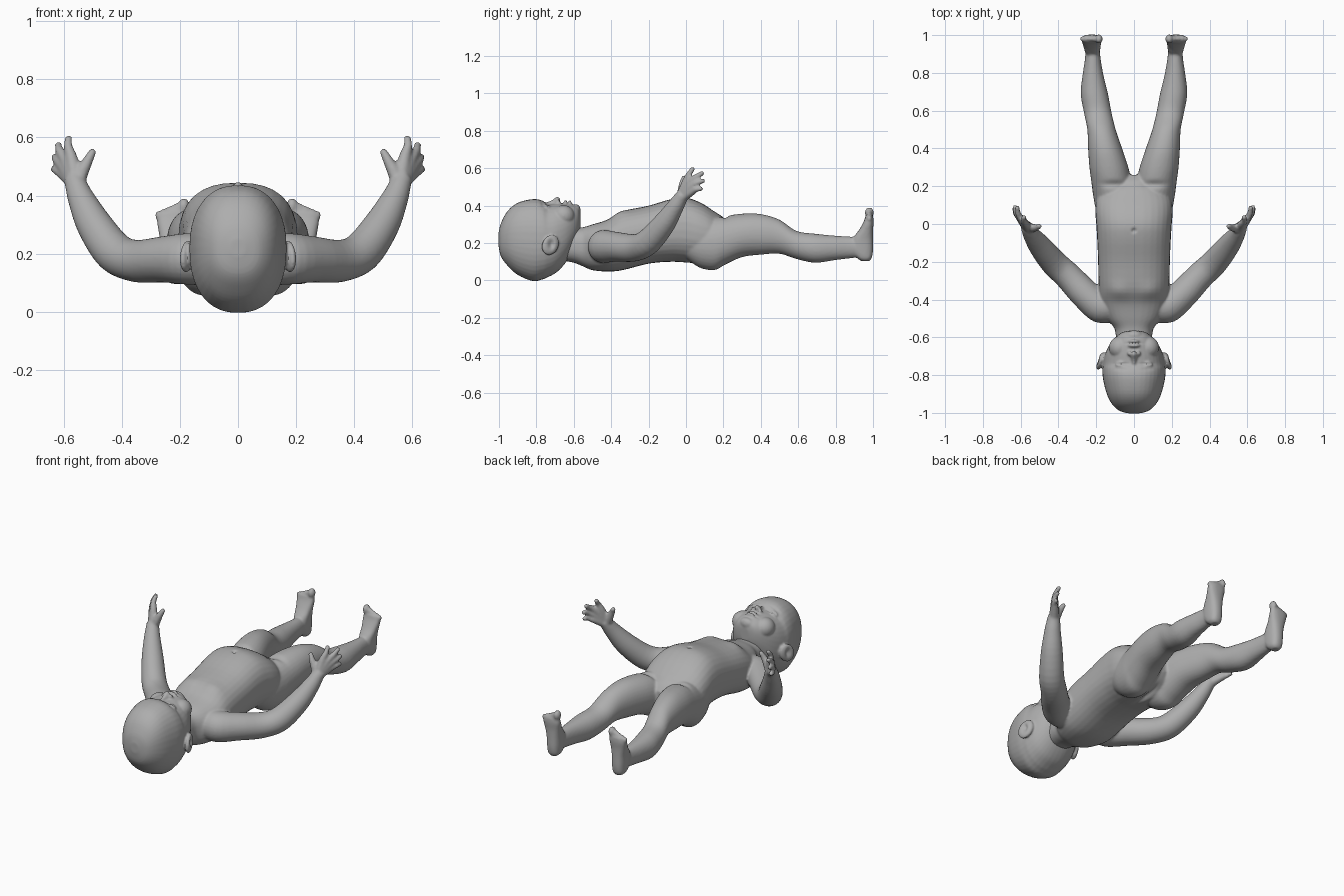
import bpy, bmesh, math
from mathutils import Vector, Matrix

skin = bpy.data.materials.new("grey_skin")
skin.diffuse_color = (0.42, 0.42, 0.42, 1)


def catmull(a, b, c, d, t):
    return 0.5 * (2 * b + (c - a) * t + (2 * a - 5 * b + 4 * c - d) * t * t
                  + (3 * b - a - 3 * c + d) * t ** 3)


def loft(bm, sections, power=2.2, n=32, sub=4):
    """Closed skin through (centre, u, v) sections, smoothly interpolated."""
    rows = []
    last = len(sections) - 1
    for i in range(last):
        q = [sections[min(max(i + k, 0), last)] for k in (-1, 0, 1, 2)]
        for j in range(sub):
            rows.append([catmull(*(s[k] for s in q), j / sub) for k in range(3)])
    rows.append(sections[-1])
    rings = []
    for c, u, v in rows:
        ring = []
        for k in range(n):
            a = 2 * math.pi * k / n
            ca, sa = math.cos(a), math.sin(a)
            e = 2 / power
            ring.append(bm.verts.new(c + u * math.copysign(abs(ca) ** e, ca)
                                     + v * math.copysign(abs(sa) ** e, sa)))
        rings.append(ring)
    for r, s in zip(rings, rings[1:]):
        for k in range(n):
            bm.faces.new((r[k], r[(k + 1) % n], s[(k + 1) % n], s[k]))
    bm.faces.new(rings[0])
    bm.faces.new(rings[-1])


def slices_y(rows, side=1):
    """Rows of y, centre x, half width, low z, high z."""
    return [(Vector((side * cx, y, (lo + hi) / 2)), Vector((w, 0, 0)),
             Vector((0, 0, (hi - lo) / 2))) for y, cx, w, lo, hi in rows]


def tube(bm, pts, side=1, n=20):
    """Round limb through x, y, z, radius points."""
    p = [Vector((side * a[0], a[1], a[2])) for a in pts]
    out = []
    for i, c in enumerate(p):
        t = (p[min(i + 1, len(p) - 1)] - p[max(i - 1, 0)]).normalized()
        u = t.cross(Vector((0.3 * side, -0.8, 0.5))).normalized()
        out.append((c, u * pts[i][3], t.cross(u) * pts[i][3]))
    loft(bm, out, 2, n)


def ball(bm, c, r):
    bmesh.ops.create_uvsphere(bm, u_segments=20, v_segments=12, radius=1,
                              matrix=Matrix.Translation(c) @ Matrix.Diagonal((*r, 1)))


def finish(bm, name, voxel, smooth, dents):
    """Fuse the pieces into one skin, relax it, then press in the details."""
    bmesh.ops.recalc_face_normals(bm, faces=bm.faces)
    me = bpy.data.meshes.new(name + "_base")
    bm.to_mesh(me)
    bm.free()
    ob = bpy.data.objects.new(name, me)
    bpy.context.collection.objects.link(ob)
    m = ob.modifiers.new("fuse", 'REMESH')
    m.mode = 'VOXEL'
    m.voxel_size = voxel
    m = ob.modifiers.new("relax", 'SMOOTH')
    m.factor = 0.5
    m.iterations = smooth
    dg = bpy.context.evaluated_depsgraph_get()
    new = bpy.data.meshes.new_from_object(ob.evaluated_get(dg))
    ob.modifiers.clear()
    ob.data = new
    bpy.data.meshes.remove(me)
    new.name = name
    for v in new.vertices:
        move = Vector()
        for c, r, d in dents:
            q = sum(((v.co[k] - c[k]) / r[k]) ** 2 for k in range(3))
            if q < 6:
                move += Vector(d) * math.exp(-q)
        v.co += move
    new.materials.clear()
    new.materials.append(skin)
    for f in new.polygons:
        f.use_smooth = True
        f.material_index = 0


# ---- body: neck, trunk, arms with hands, legs with feet
bm = bmesh.new()
loft(bm, slices_y([
    (-0.68, 0, 0.08, 0.11, 0.27), (-0.60, 0, 0.095, 0.095, 0.28),
    (-0.55, 0, 0.105, 0.075, 0.285), (-0.50, 0, 0.145, 0.055, 0.30),
    (-0.42, 0, 0.18, 0.048, 0.325), (-0.34, 0, 0.187, 0.055, 0.37),
    (-0.20, 0, 0.19, 0.09, 0.40), (-0.08, 0, 0.195, 0.10, 0.435),
    (0.0, 0, 0.20, 0.095, 0.443), (0.08, 0, 0.205, 0.09, 0.415),
    (0.15, 0, 0.19, 0.10, 0.37), (0.22, 0, 0.12, 0.14, 0.325),
    (0.26, 0, 0.04, 0.19, 0.28)]), 2.4)

for s in (1, -1):
    # leg
    loft(bm, slices_y([
        (0.0, 0.10, 0.07, 0.12, 0.28), (0.07, 0.105, 0.095, 0.07, 0.32),
        (0.15, 0.11, 0.106, 0.055, 0.335), (0.21, 0.117, 0.107, 0.085, 0.345),
        (0.30, 0.133, 0.103, 0.125, 0.357), (0.40, 0.153, 0.09, 0.138, 0.355),
        (0.50, 0.172, 0.075, 0.143, 0.325), (0.59, 0.192, 0.073, 0.115, 0.265),
        (0.69, 0.21, 0.072, 0.095, 0.25), (0.79, 0.217, 0.055, 0.108, 0.24),
        (0.87, 0.218, 0.042, 0.118, 0.235), (0.94, 0.22, 0.036, 0.125, 0.23)], s), 2.1)
    # foot: z, centre x, half width, heel-side y, sole-side y
    loft(bm, [(Vector((s * cx, (a + b) / 2, z)), Vector((w, 0, 0)), Vector((0, (b - a) / 2, 0)))
              for z, cx, w, a, b in (
                  (0.103, 0.22, 0.02, 0.94, 0.98), (0.12, 0.22, 0.035, 0.915, 0.993),
                  (0.16, 0.22, 0.041, 0.885, 1.0), (0.22, 0.221, 0.044, 0.89, 1.0),
                  (0.27, 0.223, 0.049, 0.925, 1.0), (0.315, 0.224, 0.055, 0.95, 1.003),
                  (0.345, 0.223, 0.05, 0.96, 1.0))], 2.5)
    # toes, largest on the inside
    for k in range(5):
        r = 0.021 if k == 0 else 0.0145 - 0.0007 * k
        ball(bm, (s * (0.186 + 0.021 * k + (0.005 if k else 0)), 0.98, 0.362 - 0.0075 * k),
             (r * 0.95, r * 1.15, r * 1.4))
    # arm
    tube(bm, [(0.09, -0.43, 0.18, 0.09), (0.18, -0.435, 0.182, 0.088),
              (0.26, -0.37, 0.18, 0.079), (0.35, -0.275, 0.175, 0.073),
              (0.425, -0.205, 0.205, 0.070), (0.495, -0.12, 0.30, 0.061),
              (0.54, -0.06, 0.39, 0.046), (0.557, -0.032, 0.435, 0.038),
              (0.568, -0.015, 0.46, 0.033)], s, 28)
    # palm ridge and finger, from index to little finger
    for knuckle, tip in (((0.573, 0.0, 0.53), (0.583, 0.035, 0.595)),
                         ((0.593, 0.02, 0.523), (0.618, 0.085, 0.572)),
                         ((0.603, 0.03, 0.503), (0.630, 0.088, 0.532)),
                         ((0.604, 0.034, 0.477), (0.632, 0.078, 0.49))):
        a, b = Vector(knuckle), Vector(tip)
        root = Vector((0.557, -0.028, 0.44)).lerp(a, 0.25)
        mid = a.lerp(b, 0.55) + Vector((0.006, -0.002, 0.004))
        tube(bm, [(*root, 0.027), (*a, 0.021), (*mid, 0.0155), (*b, 0.0125)], s, 14)
        ball(bm, (s * b.x, b.y, b.z), (0.0135,) * 3)
    # thumb
    tube(bm, [(0.555, -0.025, 0.44, 0.028), (0.535, -0.022, 0.485, 0.023),
              (0.514, -0.018, 0.525, 0.017), (0.503, -0.012, 0.545, 0.014)], s, 14)
    ball(bm, (s * 0.502, -0.012, 0.547), (0.014,) * 3)

body_dents = [((0, -0.035, 0.44), (0.010, 0.010, 0.05), (0, 0, -0.016)),    # navel
              ((0, 0.13, 0.07), (0.014, 0.09, 0.05), (0, 0, 0.025))]        # seat crease
for s in (1, -1):
    body_dents += [((s * 0.09, -0.36, 0.36), (0.06, 0.05, 0.05), (0, 0, 0.010)),   # chest
                   ((s * 0.10, 0.21, 0.345), (0.07, 0.018, 0.04), (0, 0, -0.012))]  # groin fold
finish(bm, "body", 0.007, 4, body_dents)

# ---- head: skull, cheeks, ears, nose, lips
bm = bmesh.new()
loft(bm, slices_y([
    (-1.003, 0, 0.025, 0.19, 0.25), (-0.99, 0, 0.075, 0.13, 0.305),
    (-0.955, 0, 0.115, 0.08, 0.37), (-0.90, 0, 0.144, 0.03, 0.415),
    (-0.82, 0, 0.164, -0.003, 0.435), (-0.77, 0, 0.167, 0.005, 0.428),
    (-0.74, 0, 0.164, 0.017, 0.41), (-0.69, 0, 0.153, 0.045, 0.412),
    (-0.64, 0, 0.13, 0.10, 0.412), (-0.60, 0, 0.098, 0.175, 0.405),
    (-0.575, 0, 0.065, 0.24, 0.39), (-0.565, 0, 0.03, 0.28, 0.36)]), 2.3, 40)
ball(bm, (0, -0.59, 0.375), (0.045, 0.027, 0.033))           # chin
loft(bm, slices_y([(-0.765, 0, 0.012, 0.37, 0.413), (-0.72, 0, 0.016, 0.37, 0.428),
                   (-0.69, 0, 0.021, 0.37, 0.448), (-0.672, 0, 0.012, 0.37, 0.438)]), 2, 16)
for y, w in ((-0.643, 0.034), (-0.622, 0.028)):              # lips
    ball(bm, (0, y, 0.411), (w, 0.011, 0.019))
for s in (1, -1):
    ball(bm, (s * 0.022, -0.685, 0.415), (0.014, 0.014, 0.016))   # nostril wing
    ball(bm, (s * 0.075, -0.655, 0.345), (0.058, 0.06, 0.058))    # cheek
    ball(bm, (s * 0.066, -0.745, 0.387), (0.034, 0.021, 0.022))   # closed eye
    bmesh.ops.create_uvsphere(bm, u_segments=20, v_segments=12, radius=1,
        matrix=Matrix.Translation((s * 0.176, -0.725, 0.19)) @ Matrix.Rotation(s * 0.35, 4, 'Z')
        @ Matrix.Rotation(-0.5, 4, 'X') @ Matrix.Diagonal((0.019, 0.046, 0.057, 1)))  # ear

head_dents = [((0, -0.632, 0.42), (0.034, 0.005, 0.04), (0, 0, -0.010))]   # mouth line
for s in (1, -1):
    head_dents += [((s * 0.068, -0.74, 0.40), (0.030, 0.005, 0.04), (0, 0, -0.009)),
                   ((s * 0.068, -0.768, 0.41), (0.035, 0.008, 0.04), (0, 0, -0.005)),
                   ((s * 0.011, -0.673, 0.425), (0.006, 0.006, 0.02), (0, -0.008, -0.004)),
                   ((s * 0.197, -0.718, 0.195), (0.012, 0.019, 0.026), (-s * 0.018, 0, 0))]
finish(bm, "head", 0.006, 3, head_dents)
